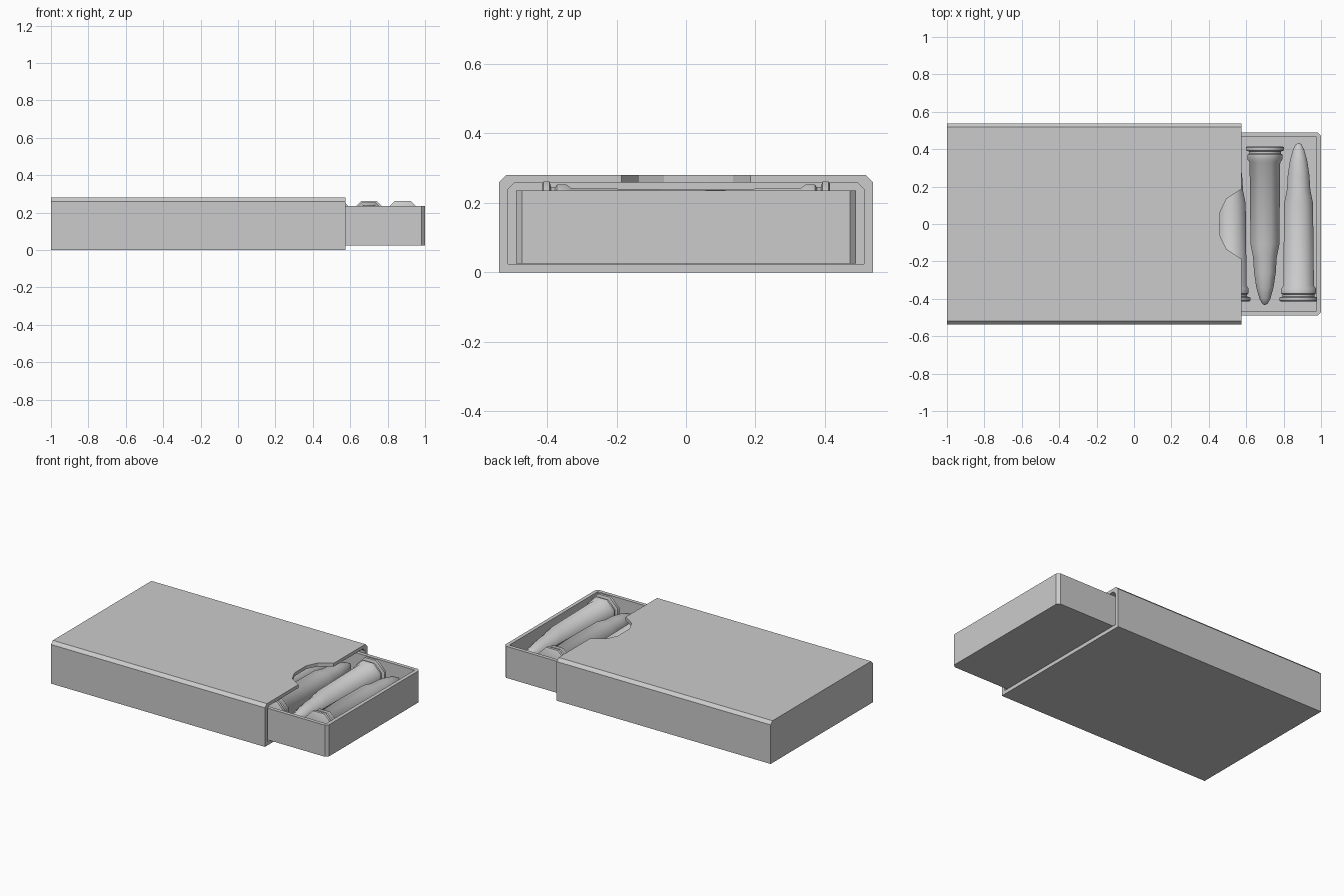
import bpy, bmesh, math
from mathutils import Matrix

if "Cube" in bpy.data.objects:
    bpy.data.objects.remove(bpy.data.objects["Cube"])


def prism(name, pts, axis, lo, hi):
    """Extrude a 2D outline along an axis: 'X' takes (y, z), 'Z' takes (x, y)."""
    bm = bmesh.new()
    place = (lambda p, d: (d, p[0], p[1])) if axis == 'X' else (lambda p, d: (p[0], p[1], d))
    face = bm.faces.new([bm.verts.new(place(p, lo)) for p in pts])
    new = bmesh.ops.extrude_face_region(bm, geom=[face])['geom']
    vec = place((0, 0), hi - lo)
    bmesh.ops.translate(bm, vec=vec, verts=[v for v in new if isinstance(v, bmesh.types.BMVert)])
    bmesh.ops.recalc_face_normals(bm, faces=bm.faces)
    mesh = bpy.data.meshes.new(name)
    bm.to_mesh(mesh)
    bm.free()
    ob = bpy.data.objects.new(name, mesh)
    bpy.context.collection.objects.link(ob)
    return ob


def cut(ob, cutter):
    cutter.hide_render = True
    mod = ob.modifiers.new("cut", 'BOOLEAN')
    mod.operation, mod.solver, mod.object = 'DIFFERENCE', 'EXACT', cutter
    bpy.context.view_layer.objects.active = ob
    bpy.ops.object.modifier_apply(modifier=mod.name)
    bpy.data.objects.remove(cutter)


def arch(w, z0, z1, c):
    return [(-w, z0), (w, z0), (w, z1 - c), (w - c, z1), (c - w, z1), (-w, z1 - c)]


def rect(x0, x1, w):
    return [(x0, -w), (x1, -w), (x1, w), (x0, w)]


# Outer sleeve: chamfered top edges, closed at the left end
sleeve = prism("sleeve", arch(0.538, 0, 0.28, 0.02), 'X', -1, 0.575)
cut(sleeve, prism("sleeve_hollow", arch(0.513, 0.024, 0.258, 0.02), 'X', -0.976, 0.7))

# Thumb notch in the sleeve top
half = [(0.46, 0.063), (0.495, 0.135), (0.572, 0.185), (0.65, 0.187)]
notch = half + [(x, -y) for x, y in reversed(half)]
cut(sleeve, prism("thumb_notch", notch, 'Z', 0.2, 0.4))

# Sliding tray with chamfered vertical corners
x0, x1, w, c = -0.56, 1.0, 0.49, 0.018
outline = [(x0 + c, -w), (x1 - c, -w), (x1, c - w), (x1, w - c),
           (x1 - c, w), (x0 + c, w), (x0, w - c), (x0, c - w)]
tray = prism("tray", outline, 'Z', 0.025, 0.235)
cut(tray, prism("tray_hollow", rect(x0 + 0.025, x1 - 0.025, w - 0.025), 'Z', 0.05, 0.4))

# Cartridge profile: (flat-to-flat half width, distance from centre toward tip)
PROFILE = [(0.095, -0.415), (0.102, -0.41), (0.102, -0.393), (0.085, -0.388),
           (0.085, -0.377), (0.093, -0.371), (0.093, -0.345), (0.082, -0.33),
           (0.077, 0.11), (0.063, 0.18), (0.058, 0.26), (0.046, 0.34),
           (0.029, 0.40), (0.015, 0.426)]


def cartridge(name, x, direction, sides=8):
    bm = bmesh.new()
    rings = []
    for a, y in PROFILE:
        r = a / math.cos(math.pi / sides)
        rings.append([bm.verts.new((r * math.cos((i + 0.5) * math.tau / sides), y,
                                    r * math.sin((i + 0.5) * math.tau / sides)))
                      for i in range(sides)])
    for a, b in zip(rings, rings[1:]):
        for i in range(sides):
            j = (i + 1) % sides
            bm.faces.new((a[i], a[j], b[j], b[i]))
    bm.faces.new(rings[0])
    tip = bm.verts.new((0, 0.434, 0))
    for i in range(sides):
        bm.faces.new((rings[-1][i], rings[-1][(i + 1) % sides], tip))
    bmesh.ops.recalc_face_normals(bm, faces=bm.faces)
    turn = 0 if direction > 0 else math.pi
    bm.transform(Matrix.Translation((x, 0, 0.16)) @ Matrix.Rotation(turn, 4, 'Z'))
    mesh = bpy.data.meshes.new(name)
    bm.to_mesh(mesh)
    bm.free()
    ob = bpy.data.objects.new(name, mesh)
    bpy.context.collection.objects.link(ob)
    return ob


# Row of cartridges, alternating head to tail
bpy.ops.object.select_all(action='DESELECT')
for i in range(8):
    ob = cartridge(f"cartridge_{i + 1}", 0.88 - 0.18 * i, 1 if i % 2 == 0 else -1)
    ob.select_set(True)
    bpy.context.view_layer.objects.active = ob
bpy.ops.object.shade_smooth_by_angle(angle=math.radians(46))
